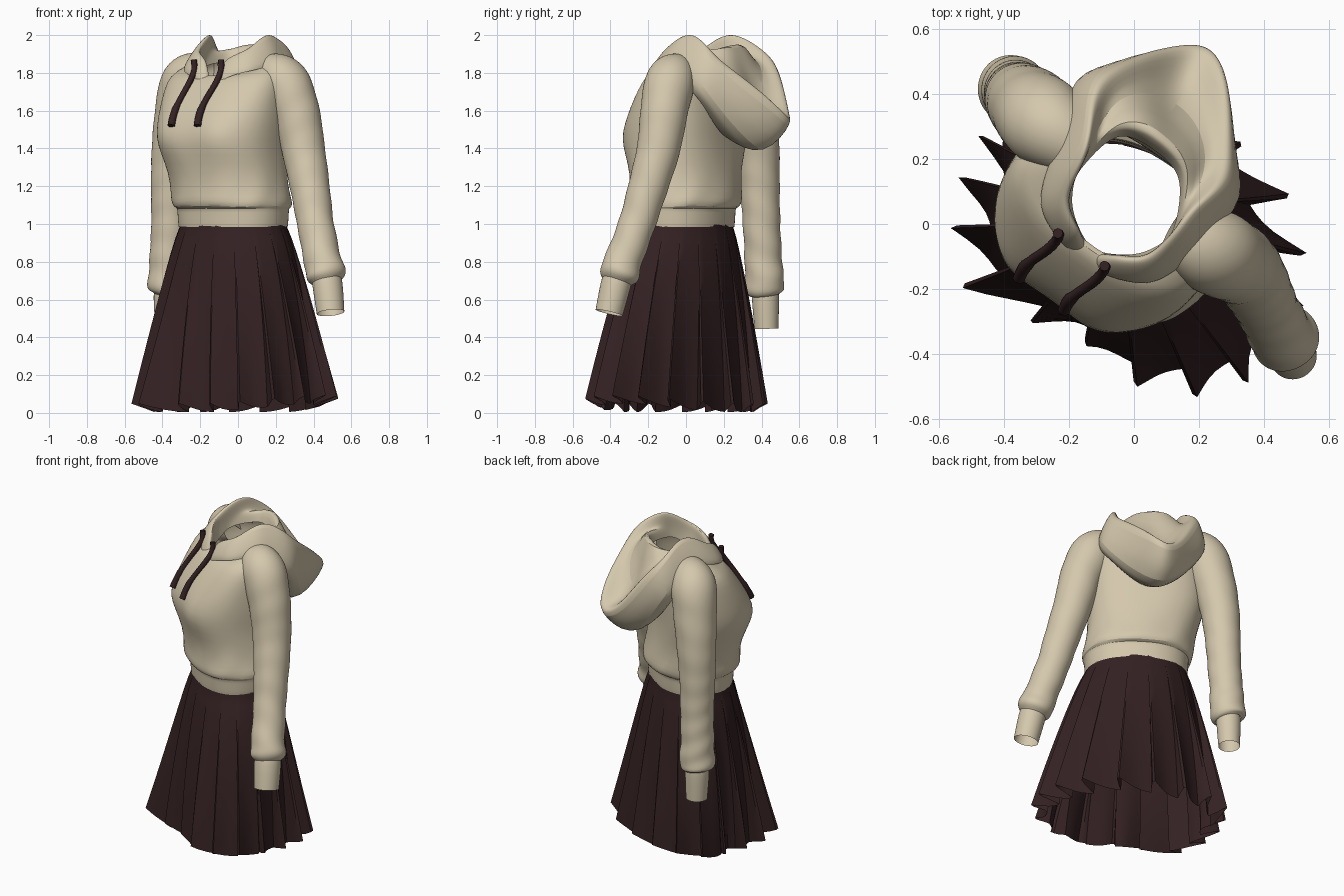
import bpy, bmesh, math, random
from mathutils import Vector

if "Cube" in bpy.data.objects:
    bpy.data.objects.remove(bpy.data.objects["Cube"])

random.seed(4)
TURN = math.radians(35)          # the outfit stands turned about z
CU, SU = math.cos(TURN), math.sin(TURN)


def material(name, rgb):
    m = bpy.data.materials.new(name)
    m.diffuse_color = (*rgb, 1)
    m.use_nodes = True
    m.node_tree.nodes["Principled BSDF"].inputs["Base Color"].default_value = m.diffuse_color
    return m


CREAM = material("cream_fleece", (0.66, 0.575, 0.415))
MAROON = material("dark_maroon", (0.034, 0.015, 0.016))


def place(u, f, z):
    """u = wearer's left, f = forward, to world space."""
    return Vector((-0.06 + CU * u - SU * f, 0.02 - SU * u - CU * f, z))


def loft(name, rings, mat, subsurf=0, caps=False, angle=60):
    bm = bmesh.new()
    rows = [[bm.verts.new(p) for p in r] for r in rings]
    n = len(rows[0])
    for a, b in zip(rows, rows[1:]):
        for i in range(n):
            j = (i + 1) % n
            bm.faces.new((a[i], a[j], b[j], b[i]))
    if caps:
        bm.faces.new(rows[0])
        bm.faces.new(rows[-1])
    bmesh.ops.recalc_face_normals(bm, faces=bm.faces)
    me = bpy.data.meshes.new(name)
    bm.to_mesh(me)
    bm.free()
    me.materials.append(mat)
    ob = bpy.data.objects.new(name, me)
    bpy.context.collection.objects.link(ob)
    if subsurf:
        s = ob.modifiers.new("smooth", 'SUBSURF')
        s.levels = s.render_levels = subsurf
    bpy.ops.object.select_all(action='DESELECT')
    ob.select_set(True)
    bpy.context.view_layer.objects.active = ob
    bpy.ops.object.shade_smooth_by_angle(angle=math.radians(angle))
    return ob


def spline(pts, steps, closed=False):
    """Catmull-Rom through tuples of any length."""
    n, out = len(pts), []
    for i in range(n if closed else n - 1):
        k = [(i + d) % n if closed else min(max(i + d, 0), n - 1) for d in (-1, 0, 1, 2)]
        p0, p1, p2, p3 = (pts[q] for q in k)
        for s in range(steps):
            t = s / steps
            out.append(tuple(0.5 * (2 * b + (c - a) * t + (2 * a - 5 * b + 4 * c - d) * t * t
                                    + (3 * b - a - 3 * c + d) * t ** 3)
                             for a, b, c, d in zip(p0, p1, p2, p3)))
    if not closed:
        out.append(tuple(pts[-1]))
    return out


def tube(path, sides, wrinkle=0.0):
    rings = []
    for i, p in enumerate(path):
        a, b = path[max(i - 1, 0)], path[min(i + 1, len(path) - 1)]
        t = (Vector(b[:3]) - Vector(a[:3])).normalized()
        e1 = t.cross(Vector((0, 1, 0))).normalized()
        e2 = t.cross(e1)
        ring = []
        for k in range(sides):
            th = 2 * math.pi * k / sides
            w = wrinkle * max(0.25, min(1, 1.6 - p[2]))
            r = p[3] * (1 + w * math.sin(p[2] * 42 + 2.2 * math.sin(th + p[2] * 3)))
            ring.append(Vector(p[:3]) + r * (math.cos(th) * e1 + math.sin(th) * e2))
        rings.append(ring)
    return rings


def bust(u, z):
    return 0.025 * sum(math.exp(-((u - c) / 0.1) ** 2 - ((z - 1.46) / 0.1) ** 2) for c in (-.19, .15))


# torso sections: z, centre u, centre f, half width, front depth, back depth, front drop
SECTIONS = [
    (0.985, .046, .005, .301, .236, .234, 0), (1.0, .046, .005, .304, .238, .236, 0),
    (1.07, .046, .005, .308, .242, .24, 0), (1.085, .046, .005, .309, .243, .24, 0),
    (1.088, .043, .005, .32, .268, .265, 0), (1.12, .038, .005, .328, .28, .275, 0),
    (1.17, .03, .0, .322, .277, .258, 0), (1.27, .015, 0, .322, .285, .24, 0),
    (1.37, 0, 0, .332, .308, .232, 0), (1.45, -.01, 0, .347, .322, .232, 0),
    (1.53, -.01, 0, .352, .308, .238, 0), (1.62, -.01, 0, .352, .268, .245, 0),
    (1.71, -.01, -.01, .35, .22, .245, 0), (1.79, -.01, -.03, .34, .185, .235, .01),
    (1.85, 0, -.06, .28, .18, .2, .06), (1.885, 0, -.07, .19, .18, .19, .11)]
rings = []
for z, uc, fc, a, bf, bb, drop in SECTIONS:
    ring = []
    for i in range(48):
        th = 2 * math.pi * i / 48
        c, s = math.cos(th), math.sin(th)
        gather = max(0, 1 - abs(z - 1.15) / 0.09) if z > 1.086 else 0
        q = 1 + 0.018 * gather * math.sin(9 * th + z * 30)
        k = 0.8 if z > 1.3 else 0.9
        x = uc + q * a * math.copysign(abs(c) ** k, c)
        y = fc + q * (bf if s > 0 else bb) * math.copysign(abs(s) ** k, s)
        if s > 0:
            y += bust(x, z)
        ring.append(place(x, y, z - drop * max(0, s) + 0.008 * gather * math.sin(5 * th)))
    rings.append(ring)
loft("sweatshirt_body", rings, CREAM, 1)


def chest_front(u, z):
    for p, q in zip(SECTIONS, SECTIONS[1:]):
        if p[0] <= z <= q[0]:
            t = (z - p[0]) / (q[0] - p[0])
            m = [x + (y - x) * t for x, y in zip(p, q)]
            return m[2] + m[4] * (1 - abs((u - m[1]) / m[3]) ** 2.5) ** (1 / 2.5) + bust(u, z)
    return 0.12


# sleeves and cuffs: x, y, z, radius
ARMS = {
    "left": ([(.13, -.02, 1.81, .09), (.235, -.08, 1.765, .132), (.305, -.115, 1.6, .127),
              (.345, -.145, 1.4, .116), (.38, -.2, 1.2, .106), (.41, -.26, 1.0, .098),
              (.447, -.33, .81, .1), (.465, -.357, .73, .106), (.472, -.368, .695, .08)],
             [(.468, -.36, .72, .078), (.473, -.37, .69, .082), (.487, -.4, .56, .076),
              (.49, -.407, .53, .074)]),
    "right": ([(-.15, .22, 1.81, .09), (-.265, .305, 1.765, .135), (-.31, .35, 1.6, .13),
               (-.34, .378, 1.4, .118), (-.355, .39, 1.2, .107), (-.36, .4, 1.0, .1),
               (-.37, .41, .8, .1), (-.372, .417, .66, .106), (-.375, .42, .625, .075)],
              [(-.375, .42, .65, .07), (-.375, .42, .62, .074), (-.375, .425, .48, .066),
               (-.375, .426, .445, .064)])}
for side, (sleeve, cuff) in ARMS.items():
    loft(side + "_sleeve", tube(spline(sleeve, 5), 24, 0.045), CREAM, 1)
    loft(side + "_cuff", tube(cuff, 24), CREAM, 1)

# lowered hood: columns from front to back, each from outer seam over the rim to the neck
HOOD = [
    [(0, .16, 1.7), (0, .16, 1.72), (0, .15, 1.74), (0, .135, 1.745),
     (0, .125, 1.74), (0, .12, 1.73), (0, .115, 1.71)],
    [(.1, .155, 1.77), (.1, .155, 1.8), (.075, .12, 1.865), (.06, .1, 1.865),
     (.07, .09, 1.84), (.08, .085, 1.81), (.085, .08, 1.76)],
    [(.215, .09, 1.81), (.22, .08, 1.84), (.175, .04, 1.93), (.15, .03, 1.93),
     (.15, .03, 1.88), (.15, .025, 1.84), (.145, .02, 1.79)],
    [(.27, -.07, 1.82), (.285, -.12, 1.86), (.205, -.15, 2.01), (.18, -.14, 2.0),
     (.175, -.11, 1.95), (.175, -.09, 1.9), (.17, -.07, 1.84)],
    [(.27, -.23, 1.66), (.31, -.32, 1.65), (.25, -.36, 1.86), (.21, -.34, 1.86),
     (.16, -.31, 1.82), (.12, -.24, 1.97), (.115, -.21, 1.86)],
    [(0, -.24, 1.45), (0, -.42, 1.32), (0, -.62, 1.54), (0, -.58, 1.58),
     (0, -.39, 1.64), (0, -.29, 2.03), (0, -.24, 1.87)]]
columns = HOOD + [[(-u, f, z) for u, f, z in c] for c in HOOD[4:0:-1]]
rings = []
for k in range(7):
    loop = spline([c[k] for c in columns], 5, True)
    ring = []
    for i, (u, f, z) in enumerate(loop):
        back = max(0, -f - 0.25)                      # cloth folds deepen to the back
        fold = 0.07 * back * math.sin(i * 2 * math.pi / 8 + k) if 0 < k < 6 else 0
        sag = 0.15 * max(0, -f - 0.08)                # the hood hangs to one side
        ring.append(place(u - sag, f - fold, z + fold))
    rings.append(ring)
loft("lowered_hood", rings, CREAM, 2)

# drawstrings resting on the chest, thicker at the tips
for name, u0, u1 in (("right_drawstring", -.115, -.13), ("left_drawstring", .06, .04)):
    path = []
    for i in range(13):
        t = i / 12
        z = 1.87 - 0.35 * t
        u = u0 + (u1 - u0) * t + 0.012 * math.sin(t * 6)
        p = place(u, max(chest_front(u, z) + 0.008, .14), z)
        path.append((*p, 0.016 if t < 0.7 else 0.02))
    loft(name, tube(path, 8), MAROON, 0, True)

# pleated skirt: each pleat swells slowly to a sharp fold, then tucks back
PLEATS = 18
FOLD = [(0, 0), (.2, .03), (.4, .12), (.6, .3), (.8, .6), (1.0, 1), (1.06, .85), (1.04, .4)]
# broad waves in the drape: angle, spread, outward amount
WAVES = [(85, 20, -.2), (122, 15, .13), (171, 10, -.12), (-65, 28, .1)]
depth = [random.uniform(.13, .24) for _ in range(PLEATS)]


def drape(th):
    d = math.degrees(th)
    return sum(k * math.exp(-(((d - a + 180) % 360 - 180) / w) ** 2) for a, w, k in WAVES)


rings = []
for r in range(15):
    t = max(0, r - 1) / 13
    g = t ** 0.85
    ring = []
    for p in range(PLEATS):
        for s, w in FOLD:
            th = 2 * math.pi * (p + s) / PLEATS
            amp = 0.008 + depth[p] * t ** 1.1
            q = (1 - amp * (1 - w)) * (1 + drape(th) * t ** 1.3)
            u = .046 + .027 * g + q * (.302 + .29 * g) * math.cos(th)
            f = .005 + .03 * g + q * (.236 + .188 * g) * math.sin(th)
            hem = .004 + .045 * w + .045 * max(0, math.cos(th)) ** 2
            ring.append(place(u, f, 1.04 if r == 0 else 0.995 + (hem - 0.995) * t))
    rings.append(ring)
loft("pleated_skirt", rings, MAROON, 0, False, 35)
